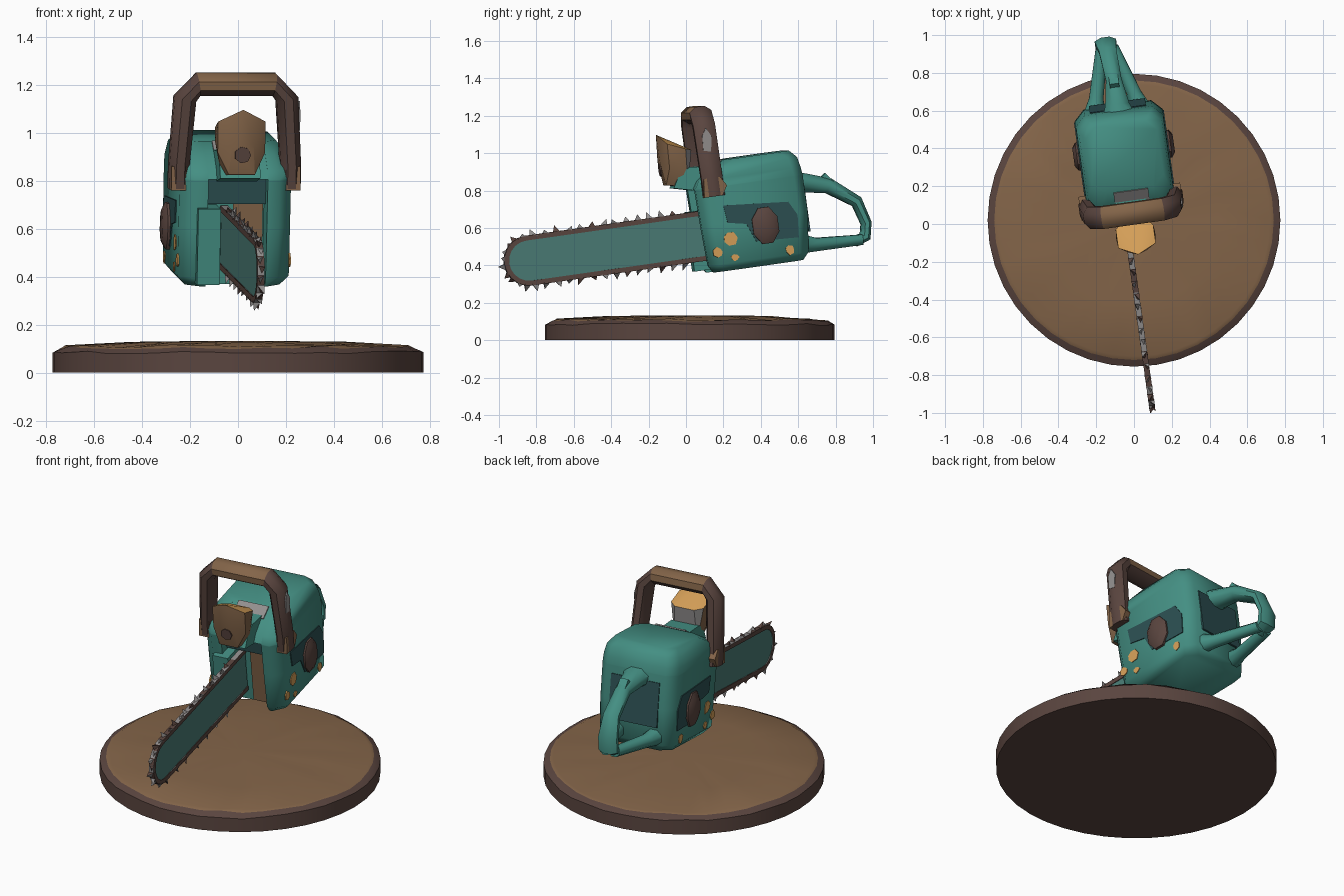
import bpy, bmesh, math, random
from mathutils import Matrix, Vector

if "Cube" in bpy.data.objects:
    bpy.data.objects.remove(bpy.data.objects["Cube"])

random.seed(4)
# saw space: u = width, v = length (front is -v), w = height; tilted into the world
SAW = Matrix.Translation((0, 0, 0.55)) @ Matrix.Rotation(math.radians(8), 4, 'Z') @ Matrix.Rotation(math.radians(8), 4, 'X')


def material(name, rgb):
    m = bpy.data.materials.new(name)
    lin = [(c / 255 / 12.92 if c < 11 else ((c / 255 + 0.055) / 1.055) ** 2.4) for c in rgb]
    m.diffuse_color = (*lin, 1)
    m.use_nodes = True
    m.node_tree.nodes["Principled BSDF"].inputs["Base Color"].default_value = m.diffuse_color
    return m


TEAL = material("teal paint", (68, 143, 131))
BAR = material("bar teal", (74, 124, 117))
DARK = material("dark teal", (44, 80, 82))
WOOD = material("wood brown", (132, 101, 73))
BARK = material("dark brown", (90, 69, 63))
ORANGE = material("orange", (213, 159, 88))
GREY = material("worn grey", (146, 143, 142))


def build(name, verts, faces, mats, rule=None, angle=40, matrix=SAW):
    """Mesh object; faces=None wraps the points in a convex hull."""
    bm = bmesh.new()
    vs = [bm.verts.new(p) for p in verts]
    if faces is None:
        res = bmesh.ops.convex_hull(bm, input=vs)
        loose = [v for v in bm.verts if not v.link_faces]
        bmesh.ops.delete(bm, geom=loose, context='VERTS')
    else:
        for f in faces:
            bm.faces.new([vs[i] for i in f])
    bmesh.ops.recalc_face_normals(bm, faces=bm.faces)
    for f in bm.faces:
        f.normal_update()
        f.smooth = True
        if rule:
            f.material_index = rule(f.calc_center_median(), f.normal)
    me = bpy.data.meshes.new(name)
    bm.to_mesh(me)
    bm.free()
    for m in mats:
        me.materials.append(m)
    me.transform(matrix)
    me.set_sharp_from_angle(angle=math.radians(angle))
    ob = bpy.data.objects.new(name, me)
    bpy.context.collection.objects.link(ob)
    return ob


def loft(name, rings, mats, closed=False, **kw):
    """Skin equal rings of points; caps the ends unless closed."""
    n, k = len(rings[0]), len(rings)
    faces = [(i * n + j, i * n + (j + 1) % n, (i + 1) % k * n + (j + 1) % n, (i + 1) % k * n + j)
             for i in range(k if closed else k - 1) for j in range(n)]
    if not closed:
        faces += [tuple(range(n)), tuple((k - 1) * n + j for j in range(n))]
    return build(name, [p for r in rings for p in r], faces, mats, **kw)


def prism(name, outline, u0, u1, mat, **kw):
    """Side outline (v, w) extruded across the width."""
    return loft(name, [[(u, v, w) for v, w in outline] for u in (u0, u1)], [mat], angle=30, **kw)


def box(name, u, v, w, mat):
    return prism(name, [(v[0], w[0]), (v[1], w[0]), (v[1], w[1]), (v[0], w[1])], u[0], u[1], mat)


def tube(name, path, radii, side, mats, n=8, **kw):
    """Sweep an ellipse along a path; radii are (along side, across)."""
    pts, side, rings = [Vector(p) for p in path], Vector(side), []
    for i, p in enumerate(pts):
        a, b = pts[max(i - 1, 0)], pts[min(i + 1, len(pts) - 1)]
        across = side.cross(b - a).normalized()
        rs, ra = radii[i]
        rings.append([p + side * rs * math.cos(t) + across * ra * math.sin(t)
                      for t in (math.tau * (j + 0.5) / n for j in range(n))])
    return loft(name, rings, mats, **kw)


# Round wooden base with bark rim
rings = []
for r, z in ((0.775, 0), (0.775, 0.085), (0.74, 0.105), (0.72, 0.11), (0.45, 0.124), (0.2, 0.132), (0.02, 0.133)):
    jit = 0.006 if 0.08 < z < 0.13 else 0
    rings.append([(r * math.cos(t), 0.02 + r * math.sin(t), z + random.uniform(-jit, jit))
                  for t in (math.tau * i / 40 for i in range(40))])
loft("wooden_base", rings, [WOOD, BARK],
     rule=lambda c, n: 0 if n.z > 0.5 and math.hypot(c.x, c.y - 0.02) < 0.735 else 1,
     matrix=Matrix.Identity(4))


# Motor body: chamfered rings with a slot in the front for the bar
def body_ring(w, v0, v1, h, slot):
    c = 0.055
    s = 0.17 if slot else v0 + 0.001
    return [(u, v, w) for u, v in (
        (-h + c, v0), (-0.12, v0 + 0.0005), (-0.12, s), (0.13, s), (0.13, v0 + 0.0005), (h - c, v0),
        (h, v0 + c), (h, v1 - c), (h - c, v1), (-h + c, v1), (-h, v1 - c), (-h, v0 + c))]


loft("motor_body", [body_ring(*r) for r in (
    (-0.205, 0.10, 0.59, 0.20, True), (-0.165, 0.075, 0.62, 0.235, True),
    (0.05, 0.065, 0.645, 0.235, True), (0.245, 0.06, 0.645, 0.235, True),
    (0.25, 0.06, 0.645, 0.235, False), (0.29, 0.085, 0.64, 0.233, False),
    (0.345, 0.16, 0.63, 0.222, False), (0.385, 0.24, 0.595, 0.192, False))], [TEAL], angle=48)

# Slot fittings, neck and top plate
box("bar_clamp", (-0.165, -0.07), (0.03, 0.18), (-0.19, 0.13), TEAL)
box("slot_panel", (0.0, 0.125), (0.163, 0.171), (-0.2, 0.14), WOOD)
box("slot_ceiling", (-0.12, 0.13), (0.12, 0.18), (0.14, 0.25), DARK)
prism("neck", [(-0.04, 0.27), (0.08, 0.24), (0.18, 0.3), (0.18, 0.36), (0.06, 0.37), (0.0, 0.34)], -0.085, 0.085, TEAL)
prism("worn_top_plate", [(0.165, 0.345), (0.235, 0.384), (0.233, 0.391), (0.162, 0.352)], -0.085, 0.1, GREY)
box("rear_shadow_panel", (-0.15, 0.15), (0.64, 0.65), (-0.06, 0.2), DARK)

# Both sides: vent panel, cap, chipped paint, handle feet
for s, tag in ((-1, "left"), (1, "right")):
    prism("vent_panel_" + tag, [(0.19, 0.145), (0.54, 0.116), (0.58, 0.04), (0.57, -0.08), (0.34, -0.07),
                                (0.3, 0.03), (0.2, 0.05)], s * 0.232, s * 0.24, DARK)
    cap = [[(s * u, 0.4 + 0.075 * k * math.cos(t), 0.008 + 0.105 * k * math.sin(t))
            for t in (math.tau * (i + 0.5) / 8 for i in range(8))] for u, k in ((0.23, 1), (0.25, 1), (0.268, 0.65))]
    loft("side_cap_" + tag, cap, [BARK])
    for i, (v, w, r) in enumerate(((0.2, -0.035, 0.036), (0.215, -0.14, 0.02), (0.515, -0.14, 0.024), (0.13, -0.1, 0.026))):
        chip = []
        for k in range(7):
            q = r * random.uniform(0.8, 1.25)
            chip.append((v + q * math.cos(math.tau * k / 7), w + q * math.sin(math.tau * k / 7)))
        prism(f"paint_chip_{tag}_{i}", chip, s * 0.232, s * 0.239, ORANGE)
    prism("handle_foot_" + tag, [(0.09, 0.2), (0.19, 0.2), (0.22, 0.25), (0.19, 0.3), (0.1, 0.3)],
          s * 0.21, s * 0.272, WOOD)

# Front carrying handle
arch = [(-0.235, 0.2), (-0.235, 0.3), (-0.215, 0.58), (-0.16, 0.64), (0.16, 0.64), (0.215, 0.58), (0.235, 0.3), (0.235, 0.2)]
tube("front_handle", [(u, 0.148, w) for u, w in arch], [(0.062, 0.046)] * 2 + [(0.064, 0.05)] * 4 + [(0.062, 0.046)] * 2,
     (0, 1, 0), [WOOD, BARK], rule=lambda c, n: 0 if abs(c.x) < 0.15 and c.z > 0.5 and n.z > -0.5 else 1)
prism("handle_wear", [(0.12, 0.45), (0.16, 0.44), (0.175, 0.52), (0.15, 0.57), (0.125, 0.53)], 0.262, 0.27, GREY)

# Hand guard knob with slanted orange top
knob = [(0, -0.085, 0.565)]
for s in (-1, 1):
    knob += [(s * 0.1, -0.045, 0.51), (s * 0.105, 0.0, 0.42), (s * 0.1, 0.05, 0.47), (s * 0.06, 0.085, 0.46),
             (s * 0.055, -0.075, 0.29), (s * 0.07, 0.04, 0.27), (s * 0.1, -0.05, 0.38), (s * 0.045, -0.09, 0.42)]
build("hand_guard", knob, None, [WOOD, ORANGE, GREY],
      rule=lambda c, n: 1 if n.z > 0.5 else (2 if n.y > 0.7 else 0), angle=30)
loft("guard_stain", [[(0.035 * math.cos(t), v, 0.375 + 0.035 * math.sin(t))
                      for t in (math.tau * i / 7 for i in range(7))] for v in (-0.093, -0.085)], [BARK])

# Rear grip: one upper bar curving down into a forked lower bar
tube("rear_grip", [(0, 0.6, 0.21), (0, 0.67, 0.2), (0, 0.8, 0.165), (-0.01, 0.94, 0.06), (-0.015, 0.975, -0.06),
                   (-0.015, 0.96, -0.13), (-0.015, 0.9, -0.15)],
     [(0.1, 0.065), (0.07, 0.055), (0.045, 0.045), (0.05, 0.035), (0.062, 0.03), (0.062, 0.033), (0.05, 0.03)],
     (1, 0, 0), [TEAL], angle=50)
for u, tag in ((-0.13, "left"), (0.12, "right")):
    tube("lower_grip_" + tag, [(u, 0.6, -0.12), (u * 0.8, 0.68, -0.135), (u * 0.22 - 0.01, 0.94, -0.145)],
         [(0.06, 0.055), (0.042, 0.038), (0.035, 0.03)], (1, 0, 0), [TEAL], angle=50)
prism("trigger_lock", [(0.73, 0.19), (0.79, 0.235), (0.84, 0.17), (0.78, 0.15)], -0.025, 0.025, TEAL)

# Guide bar and chain
UB, WB, VC = -0.04, -0.006, -0.853


def stadium(r, n=10):
    arc = [math.pi / 2 + math.pi * i / n for i in range(n + 1)]
    top = [0.16 + (VC - 0.16) * i / 16 for i in range(16)]
    return ([(v, WB + r) for v in top] + [(VC + r * math.cos(t), WB + r * math.sin(t)) for t in arc]
            + [(v, WB - r) for v in reversed(top)])


prism("guide_bar", stadium(0.112), UB - 0.011, UB + 0.011, BAR)
inner, outer = stadium(0.108), stadium(0.134)
loft("chain", [[(UB - 0.015, *a), (UB - 0.015, *b), (UB + 0.015, *b), (UB + 0.015, *a)] for a, b in zip(inner, outer)],
     [BARK, GREY], angle=30,
     rule=lambda c, n: 1 if abs(n.x) < 0.5 and random.random() < 0.65 else 0)
verts, faces = [], []
for i in range(3, len(outer) - 3):
    a, b = Vector(outer[i]), Vector(outer[i + 1])
    d = (b - a).normalized()
    out = Vector((d.y, -d.x))
    out = out if out.dot(a - Vector((max(a.x, VC), WB))) > 0 else -out
    tip = a + d * random.uniform(-0.01, 0.035) + out * random.uniform(0.016, 0.036)
    k, lean = len(verts), 0.014 * (-1) ** i
    a2, b2 = a - out * 0.006, a + d * 0.04 - out * 0.006
    verts += [(UB - 0.017, *a2), (UB + 0.017, *a2), (UB, *b2), (UB + lean, *tip)]
    faces += [(k, k + 1, k + 3), (k + 1, k + 2, k + 3), (k + 2, k, k + 3), (k, k + 2, k + 1)]
build("chain_teeth", verts, faces, [GREY, BARK], rule=lambda c, n: int(random.random() < 0.35), angle=20)
